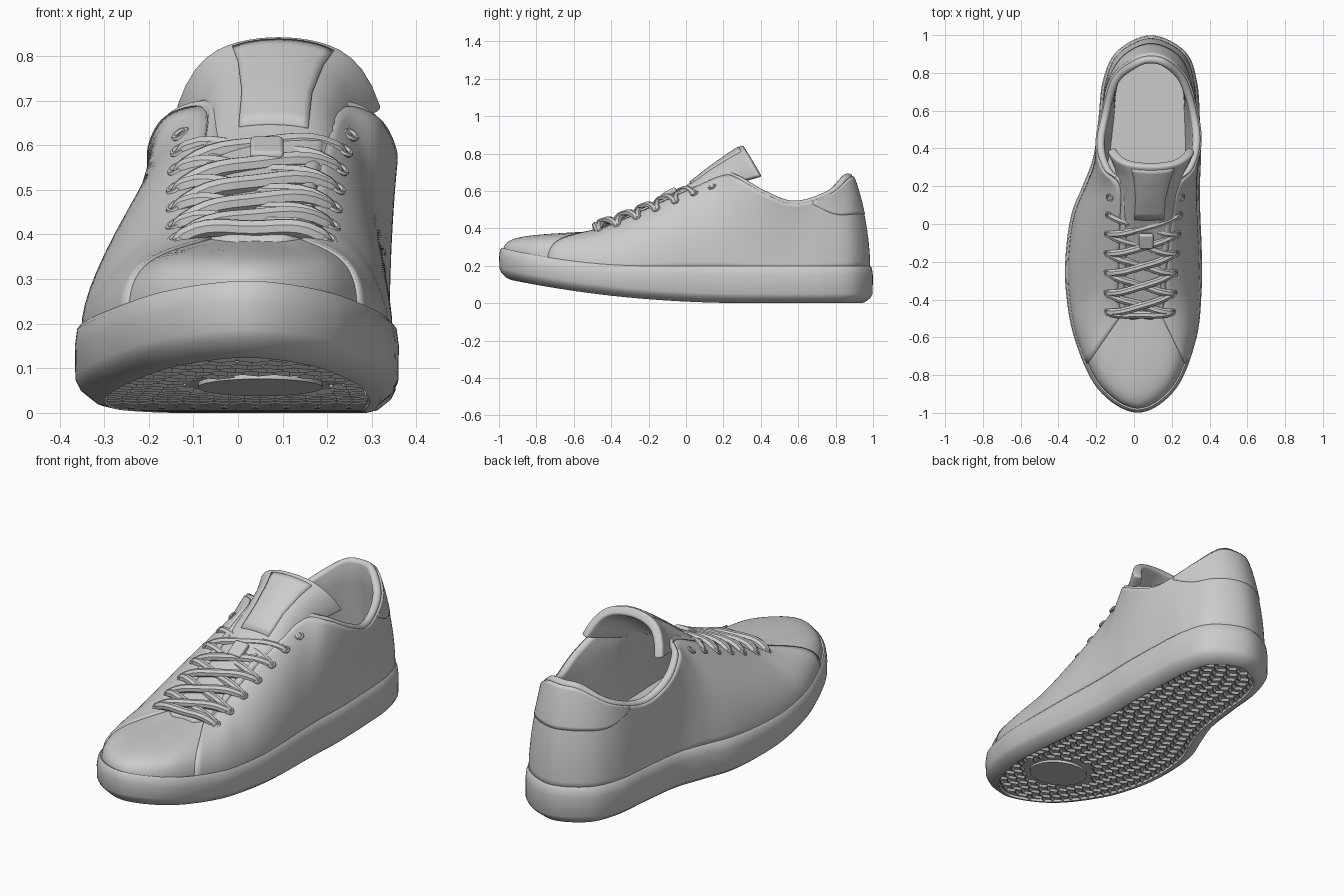
import bpy, bmesh, math
from mathutils import Vector

if "Cube" in bpy.data.objects:
    bpy.data.objects.remove(bpy.data.objects["Cube"])

grey = bpy.data.materials.new("shoe_grey")
grey.use_nodes = True
COLOUR = (0.6, 0.6, 0.6, 1)
grey.diffuse_color = COLOUR
grey.node_tree.nodes["Principled BSDF"].inputs["Base Color"].default_value = COLOUR

# Stations around the shoe, heel -> right side -> toe -> left side:
# foot of the upper (x, y) and rim of the opening (x, y, z)
STATIONS = [
    (.09, .978, .09, .89, .69), (-.075, .9, 0, .865, .68), (-.145, .75, -.115, .77, .6),
    (-.168, .55, -.17, .58, .545), (-.195, .35, -.197, .42, .6), (-.25, .2, -.16, .29, .675),
    (-.31, .05, -.075, .2, .695), (-.34, -.15, -.075, 0, .61), (-.34, -.35, -.08, -.22, .51),
    (-.295, -.6, -.08, -.42, .42), (-.175, -.86, -.03, -.5, .4), (.02, -.978, .04, -.5, .4),
    (.205, -.86, .11, -.5, .4), (.31, -.6, .16, -.42, .42), (.337, -.35, .175, -.22, .51),
    (.338, -.15, .195, 0, .61), (.33, .05, .23, .2, .695), (.328, .2, .31, .29, .675),
    (.333, .35, .35, .42, .6), (.328, .55, .335, .58, .545), (.313, .75, .275, .77, .6),
    (.255, .9, .18, .865, .68)]
COUNT = len(STATIONS)
AROUND = COUNT * 8


def station(u):
    """Closed smooth interpolation through the stations."""
    i, t = math.floor(u), u - math.floor(u)
    rows = [STATIONS[(i + k) % COUNT] for k in (-1, 0, 1, 2)]
    return [b + t * ((c - a) + t * ((2*a - 5*b + 4*c - d) + t * (3*(b - c) + d - a))) / 2
            for a, b, c, d in zip(*rows)]


def sole_top(y):
    return .2 + .1 * max(0, (-y - .2) / .8) ** 2


def sole_bottom(y):
    return .138 * max(0, (.4 - y) / 1.4) ** 2.2


def upper_point(u, v):
    """Point on the outside of the upper, v from sole to rim."""
    bx, by, tx, ty, tz = station(u)
    foot = Vector((bx, by, sole_top(by) - .02))
    rim = Vector((tx, ty, tz - .015))
    flat = min(1, max(0, (-by - .45) / .4))
    rise = rim.z - foot.z
    low = foot + Vector((0, 0, rise * (.4 + .42 * flat)))
    high = rim.lerp(Vector((bx, by, rim.z)), .45 + .3 * flat) - Vector((0, 0, rise * .2))
    w = 1 - v
    return foot * w**3 + low * (3 * w * w * v) + high * (3 * w * v * v) + rim * v**3


def outline(u, grow):
    """Sole outline point, moved outwards by grow."""
    x, y = station(u)[:2]
    ahead, back = station(u + .05), station(u - .05)
    n = Vector((ahead[1] - back[1], back[0] - ahead[0], 0)).normalized()
    return Vector((x, y, 0)) + n * grow


def finish(obj, angle=40):
    obj.data.materials.append(grey)
    bpy.ops.object.select_all(action='DESELECT')
    obj.select_set(True)
    bpy.context.view_layer.objects.active = obj
    if obj.type == 'CURVE':
        bpy.ops.object.convert(target='MESH')
    bpy.ops.object.shade_smooth_by_angle(angle=math.radians(angle))
    return obj


def surface(name, rings, closed=False, caps=(), solid=0, angle=40):
    """Skin rows of points; caps bridges the two halves of a closed ring."""
    bm = bmesh.new()
    rows = [[bm.verts.new(p) for p in ring] for ring in rings]
    n = len(rows[0])
    for a, b in zip(rows, rows[1:]):
        for i in range(n if closed else n - 1):
            j = (i + 1) % n
            bm.faces.new((a[i], a[j], b[j], b[i]))
    for k in caps:
        r = rows[k]
        for i in range(n // 2):
            quad = list(dict.fromkeys((r[i], r[i + 1], r[n - i - 1], r[(n - i) % n])))
            bm.faces.new(quad)
    bmesh.ops.recalc_face_normals(bm, faces=bm.faces)
    mesh = bpy.data.meshes.new(name)
    bm.to_mesh(mesh)
    bm.free()
    obj = bpy.data.objects.new(name, mesh)
    bpy.context.collection.objects.link(obj)
    if solid:
        mod = obj.modifiers.new("thickness", 'SOLIDIFY')
        mod.thickness, mod.offset = solid, 0
    return finish(obj, angle)


def tubes(name, paths, radius, smooth=True):
    cu = bpy.data.curves.new(name, 'CURVE')
    cu.dimensions = '3D'
    cu.bevel_depth, cu.bevel_resolution, cu.resolution_u = radius, 2 if smooth else 0, 6
    for path in paths:
        sp = cu.splines.new('BEZIER' if smooth else 'POLY')
        pts = sp.bezier_points if smooth else sp.points
        pts.add(len(path) - 1)
        for p, co in zip(pts, path):
            if smooth:
                p.co, p.handle_left_type, p.handle_right_type = co, 'AUTO', 'AUTO'
            else:
                p.co = (*co, 1)
    obj = bpy.data.objects.new(name, cu)
    bpy.context.collection.objects.link(obj)
    return finish(obj)


US = [i * COUNT / AROUND for i in range(AROUND)]

# Upper: outer wall, rolled rim, lining and insole in one skin
rings = [[upper_point(u, k / 14) for u in US] for k in range(15)]
roll, lining = [[] for _ in range(6)], [[] for _ in range(4)]
for u in US:
    rim = upper_point(u, 1)
    inward = Vector((.08 - rim.x, min(.65, max(-.3, rim.y)) - rim.y, 0)).normalized()
    for k, ring in enumerate(roll):
        a = math.pi * (k + 1) / 6
        ring.append(rim + inward * .02 * (1 - math.cos(a)) + Vector((0, 0, .018 * math.sin(a))))
    floor = outline(u, -.06)
    floor.z = sole_top(floor.y) + .04
    for k, ring in enumerate(lining):
        ring.append(roll[-1][-1].lerp(floor, (k + 1) / 4))
surface("upper", rings + roll + lining, closed=True, caps=[-1])


def panel(name, reach, v0, v1, solid, curve=0):
    """Raised leather layer round the heel; curve lifts its lower edge at the ends."""
    n = int(reach * 16)
    spread = [2 * i / n - 1 for i in range(n + 1)]
    surface(name, [[upper_point(reach * s, v1 + (v0 + curve * s**4 - v1) * (1 - k / 14))
                    for s in spread] for k in range(15)], solid=solid)


panel("quarter_panel", 9.5, 0, 1, .014)
panel("heel_tab", 2.5, .52, .98, .02, .4)


# Cupsole: rounded wall with a recessed underside
def sole_ring(grow, rise, from_top):
    pts = [outline(u, grow) for u in US]
    for p in pts:
        p.z = (sole_top(p.y) if from_top else sole_bottom(p.y)) + rise
    return pts


surface("sole", [sole_ring(*r) for r in (
    (-.03, -.01, True), (.006, 0, True), (.016, -.012, True), (.021, -.05, True),
    (.02, .05, False), (.01, .03, False), (-.02, .006, False), (-.045, 0, False),
    (-.049, .012, False))], closed=True, caps=[0, -1], angle=50)

# Zigzag tread around an oval pivot patch
PIVOT = Vector((.05, -.52))
edge = sole_ring(-.05, 0, False)
half = AROUND // 2
tread = []
for row in range(42):
    y = -.88 + row * .043
    left = min(edge[:half], key=lambda p: abs(p.y - y)).x
    right = min(edge[half:], key=lambda p: abs(p.y - y)).x
    steps = max(2, round((right - left) / .035))
    pts = []
    for i in range(steps + 1):
        py = y + (.011 if i % 2 else -.011)
        pts.append(Vector((left + (right - left) * i / steps, py, sole_bottom(py) + .012)))
    tread += [s for s in zip(pts, pts[1:])
              if all((p.xy - PIVOT).length > .155 for p in s)]
tubes("tread", tread, .011, smooth=False)
bpy.ops.mesh.primitive_cylinder_add(
    vertices=40, radius=.14, depth=.02, rotation=(math.atan(-.14), 0, 0),
    location=(*PIVOT, sole_bottom(PIVOT.y) + .012))
bpy.context.object.name = "pivot_patch"
finish(bpy.context.object)

# Padded tongue: centre line (x, y, z), half width, side droop, side sweep
TONGUE = [(.05, -.47, .375, .12, .02, 0), (.06, -.2, .49, .14, .03, 0),
          (.07, 0, .6, .14, .04, .01), (.08, .14, .71, .14, .09, .03),
          (.087, .24, .78, .17, .13, .06), (.092, .315, .828, .215, .15, .085)]
rows = []
for a, b in zip(TONGUE, TONGUE[1:]):
    for k in range(5):
        x, y, z, w, drop, sweep = [p + (q - p) * k / 4 for p, q in zip(a, b)]
        ring = []
        for t in [i / 10 - 1 for i in range(21)]:
            bend = .4 * t**2 + .6 * t**6
            ring.append(Vector((x + w * t, y + sweep * bend, z - drop * bend)))
        rows.append(ring)
rows = [r for i, r in enumerate(rows) if i % 5 or i == 0]
tongue = surface("tongue", rows, solid=.045)
soft = tongue.modifiers.new("soft_edge", 'BEVEL')
soft.width, soft.segments = .018, 3
# Raised strip down the middle of the tongue
surface("tongue_strip", [[p + Vector((0, -.012, .018)) for p in r[5:17]] for r in rows[9:-1]],
        solid=.012)

# Eyelets
LIFT = Vector((0, -.45, .9))
eyelets = [[upper_point(s * (9 - 2.85 * i / 6), .84) for s in (1, -1)] for i in range(7)]
for i, pair in enumerate(eyelets):
    for side, point in zip(("right", "left"), pair):
        lean = -.5 if side == "right" else .5
        normal = Vector((lean, -.4, .8))
        bpy.ops.mesh.primitive_torus_add(
            major_radius=.017, minor_radius=.006, major_segments=16, minor_segments=6,
            location=point + normal * .008, rotation=normal.to_track_quat('Z', 'Y').to_euler())
        bpy.context.object.name = f"{side}_eyelet_{i + 1}"
        finish(bpy.context.object)


# Laces: one straight bar, then crossing pairs
def lace(a, b, height):
    return [a - LIFT * .02, a.lerp(b, .06) + LIFT * .014, a.lerp(b, .5) + LIFT * height,
            a.lerp(b, .94) + LIFT * .014, b - LIFT * .02]


paths = [lace(*eyelets[0], .03)]
for low, high in zip(eyelets[:5], eyelets[1:6]):
    paths.append(lace(low[0], high[1], .042))
    paths.append(lace(low[1], high[0], .022))
tubes("laces", paths, .021)

# Lace keeper on the tongue
bpy.ops.mesh.primitive_cube_add(size=1, location=(.065, -.09, .59), rotation=(.48, 0, 0))
keeper = bpy.context.object
keeper.name = "lace_keeper"
keeper.scale = (.075, .085, .03)
bpy.ops.object.transform_apply(location=False, rotation=False)
rounding = keeper.modifiers.new("rounding", 'BEVEL')
rounding.width, rounding.segments = .01, 3
finish(keeper)
